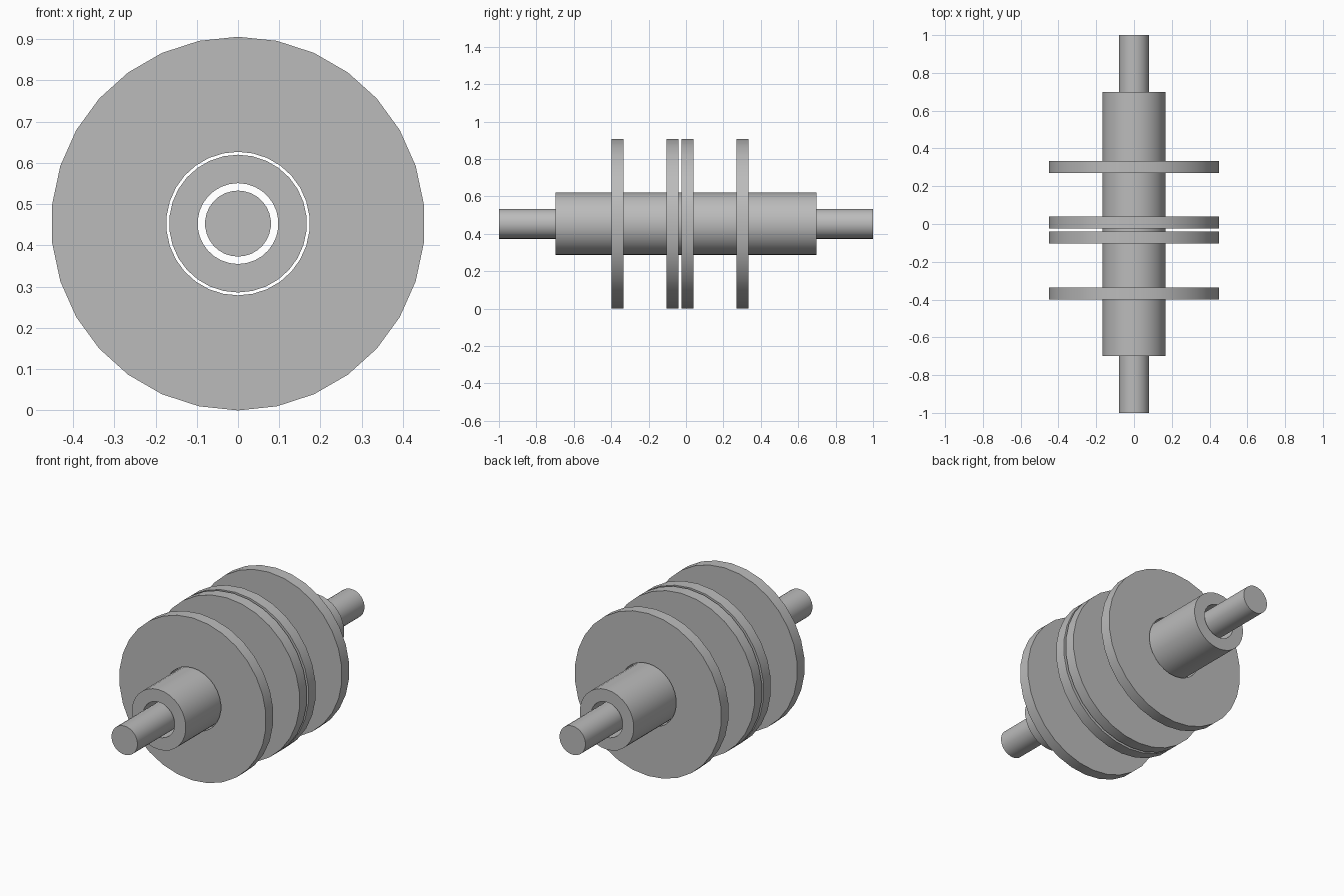
import bpy, bmesh, math
from mathutils import Matrix, Vector

cube = bpy.data.objects.get("Cube")
if cube:
    bpy.data.objects.remove(cube, do_unlink=True)

SIDES = 30
AXIS_Z = 0.453

grey = bpy.data.materials.new("plain grey")
grey.use_nodes = True
colour = (0.5, 0.5, 0.5, 1)
grey.diffuse_color = colour
grey.node_tree.nodes["Principled BSDF"].inputs["Base Color"].default_value = colour


def finish(name, bm):
    bmesh.ops.recalc_face_normals(bm, faces=bm.faces)
    mesh = bpy.data.meshes.new(name)
    bm.to_mesh(mesh)
    bm.free()
    mesh.materials.append(grey)
    obj = bpy.data.objects.new(name, mesh)
    obj.location.z = AXIS_Z
    bpy.context.collection.objects.link(obj)
    bpy.ops.object.select_all(action='DESELECT')
    obj.select_set(True)
    bpy.context.view_layer.objects.active = obj
    bpy.ops.object.shade_smooth_by_angle(angle=math.radians(30))
    return obj


def ring(name, inner, outer, y0, y1):
    """Hollow cylinder along y, spun from a rectangular section."""
    bm = bmesh.new()
    section = [(inner, y0), (outer, y0), (outer, y1), (inner, y1)]
    verts = [bm.verts.new((0, y, r)) for r, y in section]
    edges = [bm.edges.new((verts[i], verts[(i + 1) % 4])) for i in range(4)]
    bmesh.ops.spin(bm, geom=verts + edges, cent=(0, 0, 0), axis=(0, 1, 0),
                   angle=math.tau, steps=SIDES, use_merge=True)
    bmesh.ops.remove_doubles(bm, verts=bm.verts, dist=1e-5)
    return finish(name, bm)


def rod(name, radius, length):
    """Solid cylinder along y."""
    bm = bmesh.new()
    bmesh.ops.create_cone(bm, cap_ends=True, segments=SIDES, radius1=radius,
                          radius2=radius, depth=length,
                          matrix=Matrix.Rotation(math.pi / 2, 4, 'X'))
    return finish(name, bm)


# Inner shaft, and the sleeve around it with a clear gap
rod("shaft", 0.08, 2.0)
ring("sleeve", 0.098, 0.167, -0.698, 0.698)

# Four discs around the sleeve, the middle two close together
starts = {"front_disc": -0.399, "middle_front_disc": -0.103,
          "middle_back_disc": -0.024, "back_disc": 0.27}
for name, y in starts.items():
    ring(name, 0.174, 0.453, y, y + 0.064)
